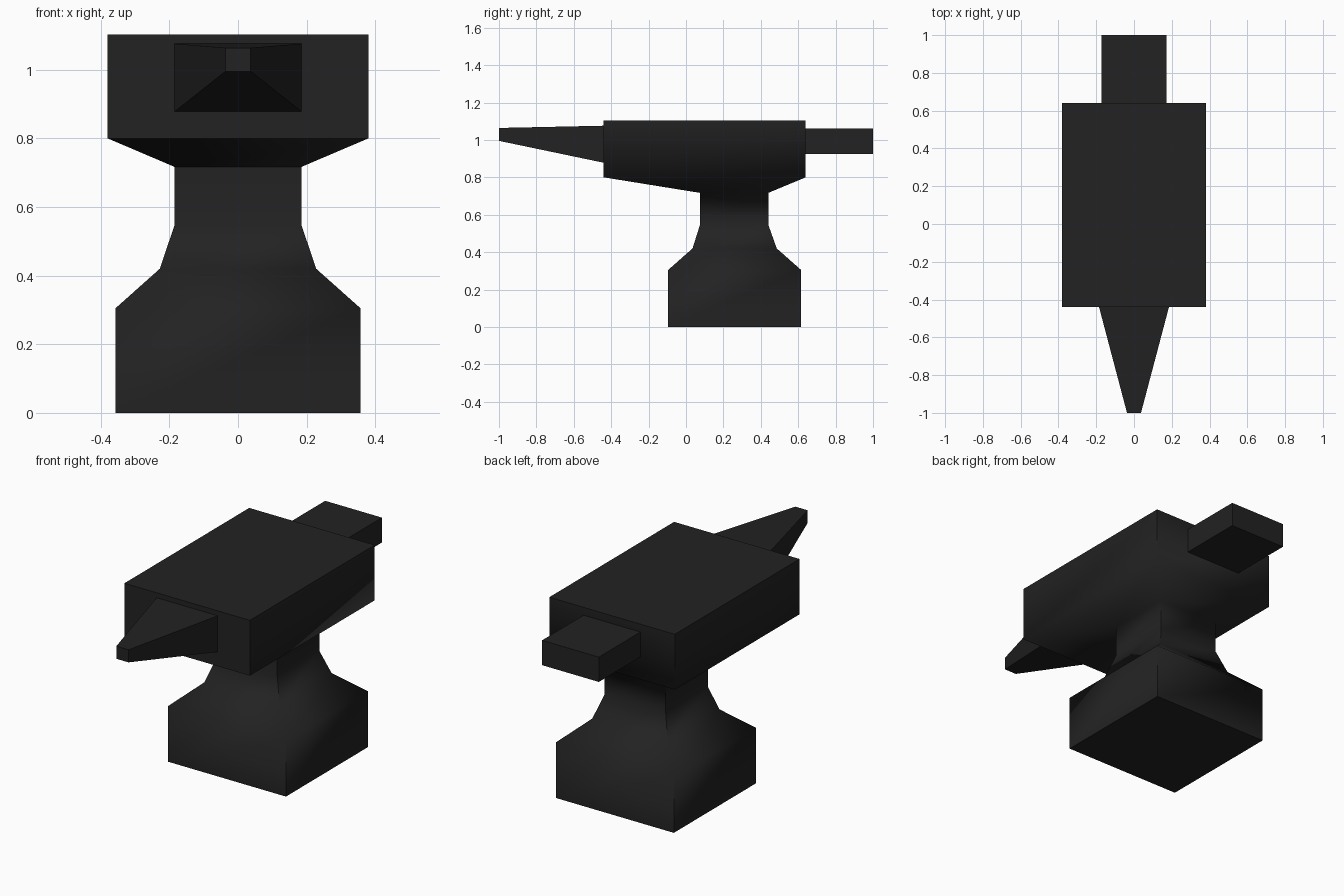
import bpy, bmesh, math

if "Cube" in bpy.data.objects:
    bpy.data.objects.remove(bpy.data.objects["Cube"])

iron = bpy.data.materials.new("dark iron")
iron.diffuse_color = (0.016, 0.016, 0.016, 1)
iron.use_nodes = True
iron.node_tree.nodes["Principled BSDF"].inputs["Base Color"].default_value = iron.diffuse_color


def loft(name, rings, smooth_angle):
    """Skin a stack of four-cornered rings and cap both ends."""
    bm = bmesh.new()
    loops = [[bm.verts.new(p) for p in ring] for ring in rings]
    for a, b in zip(loops, loops[1:]):
        for i in range(4):
            j = (i + 1) % 4
            bm.faces.new((a[i], a[j], b[j], b[i]))
    bm.faces.new(loops[0][::-1])
    bm.faces.new(loops[-1])
    bmesh.ops.recalc_face_normals(bm, faces=bm.faces)
    mesh = bpy.data.meshes.new(name)
    bm.to_mesh(mesh)
    bm.free()
    mesh.materials.append(iron)
    obj = bpy.data.objects.new(name, mesh)
    bpy.context.collection.objects.link(obj)
    bpy.ops.object.select_all(action='DESELECT')
    obj.select_set(True)
    bpy.context.view_layer.objects.active = obj
    bpy.ops.object.shade_smooth_by_angle(angle=math.radians(smooth_angle))
    return obj


def level(z, hx, y0, y1):
    # horizontal rectangle
    return [(-hx, y0, z), (hx, y0, z), (hx, y1, z), (-hx, y1, z)]


def upright(y, hx, z0, z1):
    # rectangle facing along y
    return [(-hx, y, z0), (hx, y, z0), (hx, y, z1), (-hx, y, z1)]


# Base, waist and working block in one skin
loft("anvil_body", [
    level(0.0, 0.357, -0.095, 0.615),
    level(0.305, 0.357, -0.095, 0.615),
    level(0.42, 0.228, 0.035, 0.485),
    level(0.547, 0.185, 0.075, 0.44),
    level(0.717, 0.185, 0.075, 0.44),
    level(0.80, 0.38, -0.44, 0.64),
    level(1.103, 0.38, -0.44, 0.64),
], 75)

# Tapered horn at the front
loft("horn", [upright(-0.44, 0.185, 0.878, 1.076),
              upright(-1.0, 0.037, 0.995, 1.064)], 30)

# Square heel at the back
loft("heel", [upright(0.64, 0.172, 0.924, 1.06),
              upright(1.0, 0.172, 0.924, 1.06)], 30)
